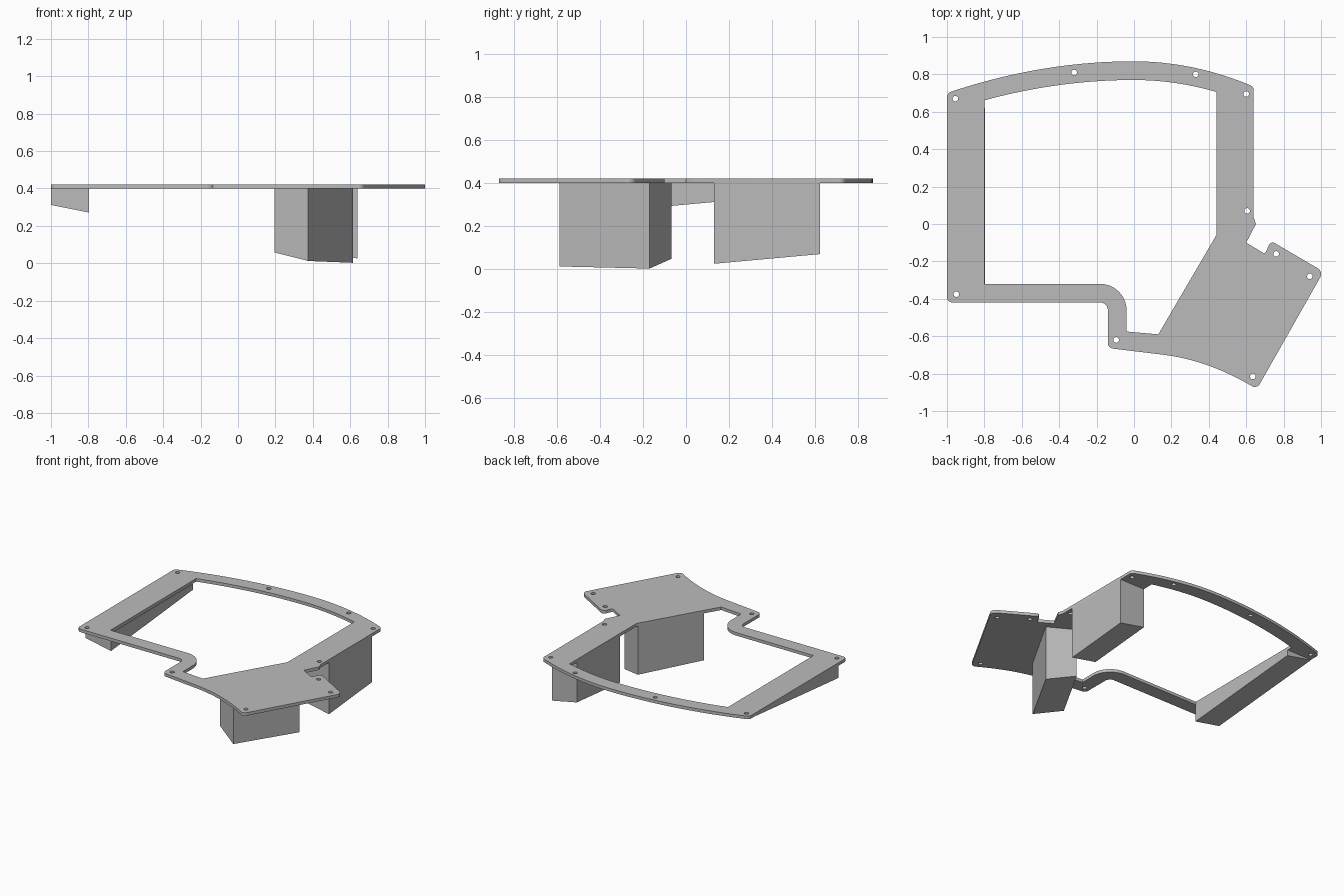
import bpy
import bmesh
import math
from mathutils import Vector

PLATE_BOTTOM, PLATE_TOP = 0.40, 0.422
ARC_STEPS = 8

default_cube = bpy.data.objects.get("Cube")
if default_cube:
    bpy.data.objects.remove(default_cube, do_unlink=True)

grey = bpy.data.materials.new("plain grey")
grey.use_nodes = True
grey_color = (0.5, 0.5, 0.5, 1)
grey.diffuse_color = grey_color
grey.node_tree.nodes["Principled BSDF"].inputs["Base Color"].default_value = grey_color


def fillet(corners):
    """Turn (x, y, radius) corners into a closed outline with round arcs."""
    outline = []
    for i, (x, y, radius) in enumerate(corners):
        corner = Vector((x, y))
        if radius == 0:
            outline.append(corner)
            continue
        before = (Vector(corners[i - 1][:2]) - corner).normalized()
        after = (Vector(corners[(i + 1) % len(corners)][:2]) - corner).normalized()
        half = before.angle(after) / 2
        center = corner + (before + after).normalized() * (radius / math.sin(half))
        start = corner + before * (radius / math.tan(half)) - center
        end = corner + after * (radius / math.tan(half)) - center
        for step in range(ARC_STEPS + 1):
            spoke = start.lerp(end, step / ARC_STEPS).normalized()
            outline.append(center + spoke * radius)
    return outline


def back_arch(x_start, x_end, peak, count=28):
    """Arched back edge, steeper on the left side of the model."""
    points = []
    for i in range(count + 1):
        x = x_start + (x_end - x_start) * i / count
        points.append((x, peak - (0.17 if x < 0 else 0.33) * x * x, 0))
    return points


def front_sweep(x_start, x_end, count=14):
    """Curved front edge running back from the thumb corner."""
    points = []
    for i in range(count + 1):
        x = x_start + (x_end - x_start) * i / count
        t = x - 0.165
        points.append((x, -0.70 - 0.13 * t - 0.49 * t * t, 0))
    return points


def round_ends(points, radius):
    first, last = points[0], points[-1]
    return [(*first[:2], radius)] + points[1:-1] + [(*last[:2], radius)]


# Outer edge of the plate
outer = round_ends(back_arch(-1, 0.64, 0.87, 20), 0.03)
outer += [(0.64, 0.035, 0), (0.652, 0, 0), (0.60, -0.10, 0),
          (0.70, -0.16, 0.012), (0.732, -0.09, 0.022),
          (1.013, -0.255, 0.035)]
sweep = front_sweep(0.657, 0.165)
outer += [(*sweep[0][:2], 0.03)] + sweep[1:]
outer += [(-0.14, -0.663, 0.03), (-0.14, -0.42, 0.04), (-1, -0.42, 0.03)]

# Large opening in the plate
opening = back_arch(-0.8, 0.44, 0.77)
opening += [(0.44, -0.06, 0), (0.13, -0.59, 0), (-0.04, -0.575, 0),
            (-0.04, -0.32, 0.14), (-0.8, -0.32, 0)]

# Screw holes
hole_centers = [(-0.955, 0.67), (-0.32, 0.81), (0.33, 0.80), (0.60, 0.695),
                (0.605, 0.07), (0.76, -0.16), (0.94, -0.28), (0.635, -0.815),
                (-0.095, -0.62), (-0.95, -0.375)]


def circle(center, radius=0.015, sides=20):
    return [Vector(center) + radius * Vector((math.cos(a), math.sin(a)))
            for a in (math.tau * i / sides for i in range(sides))]


def add_plate(name, loops):
    curve = bpy.data.curves.new(name, "CURVE")
    curve.dimensions = "2D"
    curve.fill_mode = "BOTH"
    curve.extrude = (PLATE_TOP - PLATE_BOTTOM) / 2
    for loop in loops:
        spline = curve.splines.new("POLY")
        spline.points.add(len(loop) - 1)
        for point, xy in zip(spline.points, loop):
            point.co = (xy[0], xy[1], 0, 1)
        spline.use_cyclic_u = True
    source = bpy.data.objects.new(name + " outline", curve)
    bpy.context.collection.objects.link(source)
    bpy.context.view_layer.update()
    evaluated = source.evaluated_get(bpy.context.evaluated_depsgraph_get())
    mesh = bpy.data.meshes.new_from_object(evaluated)
    bpy.data.objects.remove(source, do_unlink=True)

    bm = bmesh.new()
    bm.from_mesh(mesh)
    bmesh.ops.remove_doubles(bm, verts=bm.verts, dist=0.0002)
    bmesh.ops.recalc_face_normals(bm, faces=bm.faces)
    bmesh.ops.translate(bm, verts=bm.verts,
                        vec=(0, 0, (PLATE_TOP + PLATE_BOTTOM) / 2))
    bm.to_mesh(mesh)
    bm.free()
    return finish(name, mesh)


def finish(name, mesh):
    mesh.name = name
    mesh.materials.clear()
    mesh.materials.append(grey)
    obj = bpy.data.objects.new(name, mesh)
    bpy.context.collection.objects.link(obj)
    return obj


def ground_height(x, y):
    """All feet are cut by one sloping plane, so the plate sits tented."""
    return 0.141 - 0.2 * x + 0.091 * y


def add_leg(name, footprint):
    bm = bmesh.new()
    top = [bm.verts.new((x, y, PLATE_BOTTOM)) for x, y in footprint]
    foot = [bm.verts.new((x, y, ground_height(x, y))) for x, y in footprint]
    bm.faces.new(top)
    bm.faces.new(foot[::-1])
    for i in range(len(top)):
        j = (i + 1) % len(top)
        bm.faces.new((top[i], foot[i], foot[j], top[j]))
    bmesh.ops.recalc_face_normals(bm, faces=bm.faces)
    mesh = bpy.data.meshes.new(name)
    bm.to_mesh(mesh)
    bm.free()
    finish(name, mesh)


def rectangle(x0, x1, y0, y1):
    return [(x0, y0), (x1, y0), (x1, y1), (x0, y1)]


plate = add_plate("plate", [fillet(outer), fillet(opening)]
                  + [circle(center) for center in hole_centers])
bpy.ops.object.select_all(action="DESELECT")
plate.select_set(True)
bpy.context.view_layer.objects.active = plate
bpy.ops.object.shade_smooth_by_angle(angle=math.radians(30))

# Tapered legs under the two sides and the slanted thumb area
add_leg("right_side_leg", rectangle(-1, -0.797, -0.32, 0.62))
add_leg("left_side_leg", rectangle(0.44, 0.64, 0.13, 0.625))
add_leg("thumb_leg", [(0.195, -0.486), (0.375, -0.59),
                      (0.615, -0.17), (0.435, -0.068)])
